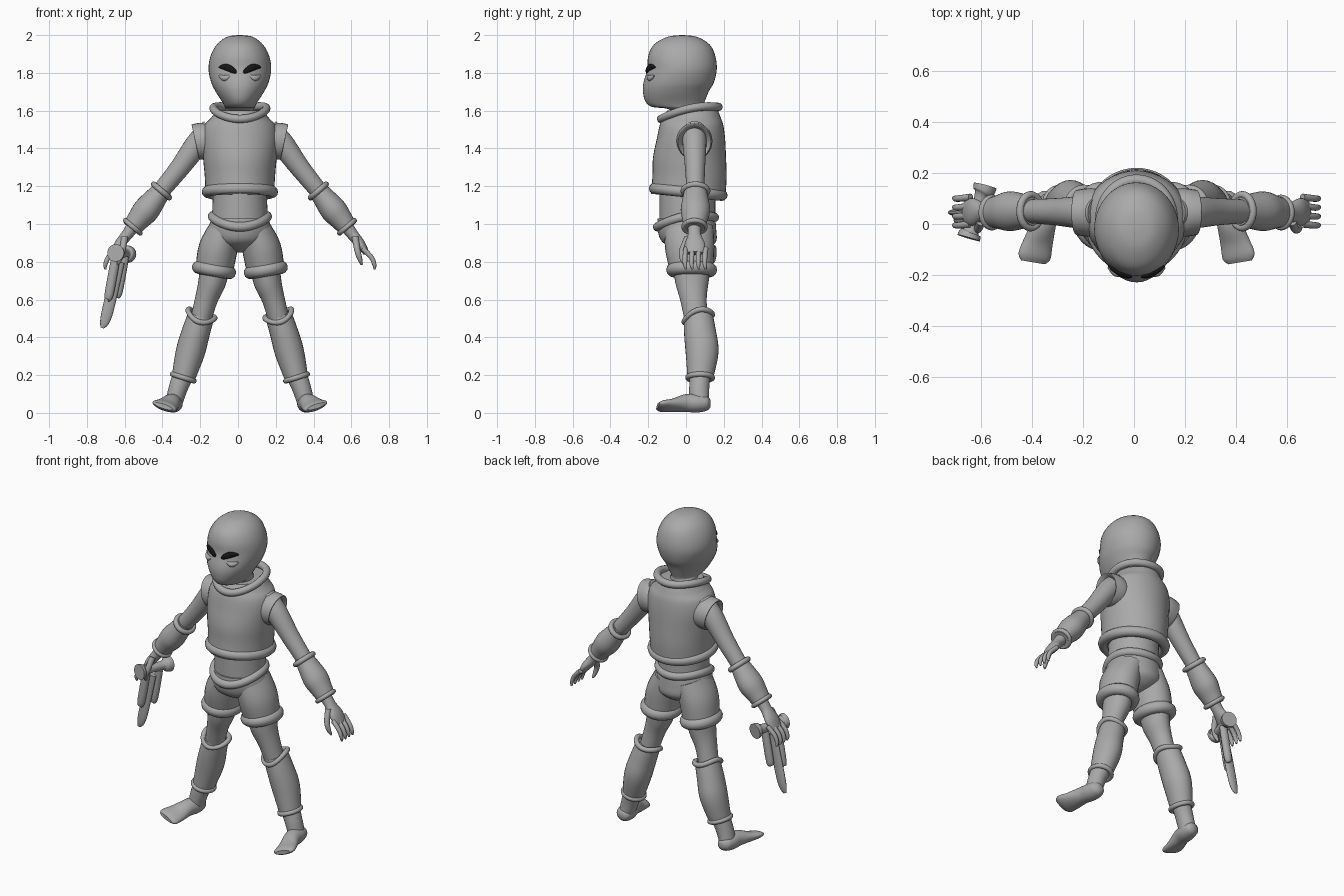
import bpy, math
from mathutils import Vector

old = bpy.data.objects.get("Cube")
if old:
    bpy.data.objects.remove(old, do_unlink=True)

CX = 0.01  # symmetry line of the figure
X, Y, Z = Vector((1, 0, 0)), Vector((0, 1, 0)), Vector((0, 0, 1))


def material(name, value):
    mat = bpy.data.materials.new(name)
    mat.use_nodes = True
    color = (value, value, value, 1)
    mat.diffuse_color = color
    mat.node_tree.nodes["Principled BSDF"].inputs["Base Color"].default_value = color
    return mat


GREY = material("matte grey", 0.4)
BLACK = material("black", 0.008)


def finish(name, verts, faces, mat):
    mesh = bpy.data.meshes.new(name)
    mesh.from_pydata(verts, [], faces)
    mesh.materials.append(mat)
    obj = bpy.data.objects.new(name, mesh)
    bpy.context.collection.objects.link(obj)
    bpy.ops.object.select_all(action='DESELECT')
    obj.select_set(True)
    bpy.context.view_layer.objects.active = obj
    bpy.ops.object.mode_set(mode='EDIT')
    bpy.ops.mesh.select_all(action='SELECT')
    bpy.ops.mesh.normals_make_consistent(inside=False)
    bpy.ops.object.mode_set(mode='OBJECT')
    bpy.ops.object.shade_smooth_by_angle(angle=math.radians(50))
    return obj


def spline(rows, steps):
    """Catmull-Rom interpolation of equal-length tuples."""
    out = []
    last = len(rows) - 1
    for i in range(last):
        quad = [rows[min(max(i + k, 0), last)] for k in (-1, 0, 1, 2)]
        for j in range(steps):
            t = j / steps
            out.append([b + t / 2 * (c - a + t * (2*a - 5*b + 4*c - d + t * (3*(b - c) + d - a)))
                        for a, b, c, d in zip(*quad)])
    return out + [list(rows[-1])]


def loft(name, rows, ref=Y, axis=None, mat=GREY, sides=28, steps=5):
    """Skin of ellipses; each row is x, y, z, radius along ref, radius across."""
    rows = spline(rows, steps)
    pts = [Vector(r[:3]) for r in rows]
    verts, faces = [], []
    for i, row in enumerate(rows):
        t = axis or (pts[min(i + 1, len(pts) - 1)] - pts[max(i - 1, 0)])
        t = t.normalized()
        a = (ref - t * ref.dot(t)).normalized()
        b = t.cross(a)
        for k in range(sides):
            w = math.tau * k / sides
            verts.append(pts[i] + a * math.cos(w) * row[3] + b * math.sin(w) * row[4])
    for i in range(len(rows) - 1):
        for k in range(sides):
            n = (k + 1) % sides
            faces.append((i*sides + k, i*sides + n, (i+1)*sides + n, (i+1)*sides + k))
    faces += [tuple(range(sides)), tuple(range(len(verts) - sides, len(verts)))]
    return finish(name, verts, faces, mat)


def ring(name, center, normal, ra, rb, tube, tilt=0, saddle=0):
    """Rolled edge around an ellipse; ra runs along y, tilt lifts the back, saddle the sides."""
    n = normal.normalized()
    a = (Y - n * Y.dot(n)).normalized()
    b = n.cross(a)
    major, minor = 48, 12
    verts, faces = [], []
    for i in range(major):
        w = math.tau * i / major
        out = a * math.cos(w) + b * math.sin(w)
        p = (Vector(center) + a * math.cos(w) * ra + b * math.sin(w) * rb
             + n * (tilt * math.cos(w) - saddle * math.cos(2 * w)))
        for k in range(minor):
            v = math.tau * k / minor
            verts.append(p + (out * math.cos(v) + n * math.sin(v)) * tube)
            i2, k2 = (i + 1) % major, (k + 1) % minor
            faces.append((i*minor + k, i2*minor + k, i2*minor + k2, i*minor + k2))
    return finish(name, verts, faces, GREY)


def body(name, rows):
    """Upright form; each row is height, front y, back y, half width."""
    return loft(name, [(CX, (f + b) / 2, z, (b - f) / 2, w) for z, f, b, w in rows],
                axis=Z, sides=40)


# Head with neck
body("head", [(2, -.03, -.01, .01), (1.99, -.1, .06, .07), (1.95, -.17, .125, .122),
              (1.89, -.2, .155, .155), (1.82, -.205, .163, .166), (1.75, -.225, .148, .152),
              (1.7, -.228, .12, .128), (1.65, -.215, .1, .096), (1.62, -.18, .09, .08),
              (1.6, -.08, .09, .075), (1.5, -.06, .09, .08)])

# Vest, midriff and the seat of the shorts
body("vest", [(1.6, -.1, .17, .125), (1.56, -.125, .185, .155), (1.52, -.14, .198, .19),
              (1.45, -.155, .207, .203), (1.35, -.175, .212, .195), (1.25, -.178, .215, .186),
              (1.16, -.185, .21, .182)])
body("midriff", [(1.22, -.14, .155, .14), (1.1, -.14, .155, .145), (1, -.14, .155, .15)])
body("shorts_seat", [(1.03, -.15, .155, .15), (.97, -.15, .16, .167), (.91, -.13, .16, .15),
                     (.87, -.07, .12, .09), (.85, -.02, .07, .02)])
ring("collar", (CX, .02, 1.6), Z, .152, .14, .022, .032, .012)
ring("vest_hem", (CX, .012, 1.17), Z, .178, .172, .03, -.018)
ring("belt", (CX, 0, 1.025), Z, .15, .145, .025, .025, .015)

for side, s in (("left", 1), ("right", -1)):
    def limb(name, rows, ref=Y, **options):
        placed = [(CX + s * r[0], *r[1:4], r[-1]) for r in rows]
        return loft(side + "_" + name, placed, Vector((ref.x * s, ref.y, ref.z)), **options)

    def band(name, center, normal, *sizes):
        x, y, z = center
        nx, ny, nz = normal
        return ring(side + "_" + name, (CX + s * x, y, z), Vector((s * nx, ny, nz)), *sizes)

    # Face details
    limb("eyebrow", [(.02, -.205, 1.8, .004, .006), (.035, -.205, 1.812, .009, .014),
                     (.065, -.195, 1.828, .009, .018), (.09, -.178, 1.832, .009, .013),
                     (.11, -.163, 1.83, .004, .004)], mat=BLACK, sides=16)
    limb("lower_eyelid", [(.05, -.2, 1.785, .005), (.08, -.19, 1.772, .016),
                          (.11, -.17, 1.785, .005)], sides=16)

    # Arm: armhole, upper arm, forearm cuff
    limb("armhole", [(.1, .045, 1.44, .08, .08), (.17, .045, 1.44, .095, .098),
                     (.225, .045, 1.435, .09, .097), (.236, .045, 1.435, .086, .09),
                     (.225, .045, 1.435, .076, .08), (.2, .045, 1.44, .06, .06)],
         axis=Vector((s, 0, -.22)))
    limb("upper_arm", [(.15, .045, 1.5, .06), (.22, .045, 1.43, .063), (.32, .048, 1.295, .053),
                       (.43, .05, 1.16, .046)])
    limb("forearm", [(.405, .05, 1.19, .055, .048), (.44, .05, 1.145, .066, .058),
                     (.495, .05, 1.075, .078, .07), (.54, .047, 1.02, .066, .06),
                     (.575, .045, .975, .055, .05)])
    band("elbow_band", (.415, .05, 1.175), (.65, 0, -.76), .064, .054, .015)
    band("wrist_band", (.567, .045, .985), (.65, 0, -.76), .057, .052, .013)

    # Hand
    limb("palm", [(.57, .045, .98, .036, .034), (.6, .045, .94, .036, .03),
                  (.64, .047, .89, .054, .026), (.67, .047, .845, .045, .016)])
    for i, finger in enumerate(("index", "middle", "ring", "little")):
        y = .035 * i
        limb(finger + "_finger", [(.65, y, .87, .014), (.695, y - .005, .825, .013),
                                  (.712, y - .005, .785, .011), (.712, y, .76, .005)], sides=12)
    limb("thumb", [(.61, .01, .93, .018), (.622, -.02, .86, .016), (.635, -.02, .815, .013),
                   (.645, -.01, .785, .006)], sides=12)

    # Leg: shorts leg, thigh, shin cover, ankle
    limb("shorts_leg", [(.075, .015, .98, .13, .085), (.115, .02, .87, .13, .103),
                        (.135, .03, .76, .115, .1)])
    band("shorts_cuff", (.137, .03, .757), (.17, 0, -1), .1, .083, .035)
    limb("thigh", [(.13, .03, .78, .1, .08), (.148, .032, .69, .088, .073),
                   (.178, .04, .6, .07, .06), (.21, .055, .48, .06, .055)])
    limb("shin", [(.205, .065, .515, .077, .07), (.235, .075, .42, .085, .075),
                  (.263, .085, .32, .087, .077), (.3, .075, .185, .068, .062)])
    band("knee_band", (.207, .065, .512), (-.3, 0, .95), .074, .073, .015, .02, .012)
    band("ankle_band", (.3, .075, .187), (-.3, 0, .95), .065, .06, .014)
    limb("ankle", [(.3, .075, .2, .055, .055), (.327, .07, .13, .053, .05),
                   (.35, .07, .05, .053, .045)])
    limb("foot", [(.35, .13, .05, .02, .02), (.35, .11, .05, .043, .038),
                  (.355, .06, .05, .052, .048), (.365, 0, .052, .05, .047),
                  (.385, -.07, .04, .06, .032), (.4, -.125, .036, .067, .024),
                  (.405, -.15, .035, .05, .012)], ref=Vector((.94, 0, .3)))

# Sidearm in the right hand: flared cross tube and three hanging prongs
loft("sidearm_tube", [(-.648, -.055, .847, .046), (-.642, -.035, .846, .042),
                      (-.635, -.015, .846, .027), (-.6, .1, .843, .027),
                      (-.59, .125, .842, .042), (-.583, .15, .84, .046)]
     and [(x, y, z, r, r) for x, y, z, r in
          [(-.648, -.055, .847, .046), (-.642, -.035, .846, .042), (-.635, -.015, .846, .027),
           (-.6, .1, .843, .027), (-.59, .125, .842, .042), (-.583, .15, .84, .046)]], ref=Z)
for name, top, low, tip, wide, thin in (
        ("outer_prong", (-.64, .015, .86), (-.682, .015, .63), (-.69, .015, .6), .02, .024),
        ("inner_prong", (-.6, .075, .83), (-.635, .075, .64), (-.643, .075, .61), .02, .024),
        ("blade", (-.63, .045, .8), (-.695, .045, .52), (-.72, .045, .45), .014, .03)):
    loft("sidearm_" + name, [(*top, wide, thin), (*low, wide, thin), (*tip, wide / 3, thin / 3)],
         sides=16)
